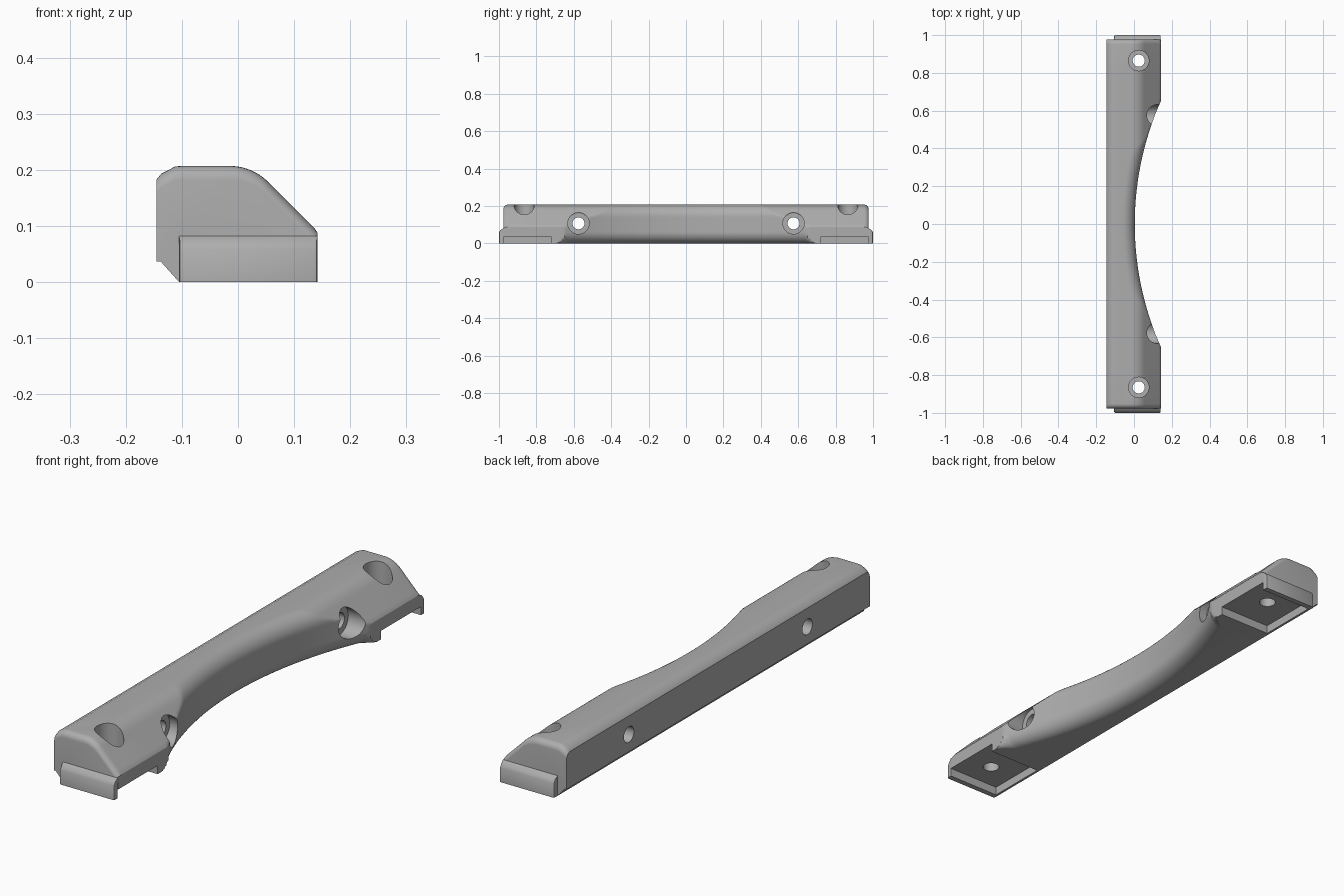
import bpy, bmesh, math
from mathutils import Matrix

cube = bpy.data.objects.get("Cube")
if cube:
    bpy.data.objects.remove(cube, do_unlink=True)

grey = bpy.data.materials.new("plain grey")
grey.use_nodes = True
color = (0.42, 0.42, 0.42, 1)
grey.diffuse_color = color
grey.node_tree.nodes["Principled BSDF"].inputs["Base Color"].default_value = color

HEIGHT, SIDE, BACK, FOOT = 0.207, 0.142, -0.145, -0.105
TOP_R, EDGE_R, LOW_R = 0.097, 0.065, 0.06
BODY_END = 0.977


def make_object(name, bm):
    bmesh.ops.recalc_face_normals(bm, faces=bm.faces)
    mesh = bpy.data.meshes.new(name)
    bm.to_mesh(mesh)
    bm.free()
    obj = bpy.data.objects.new(name, mesh)
    mesh.materials.append(grey)
    bpy.context.collection.objects.link(obj)
    return obj


def combine(target, tool, operation):
    bpy.context.view_layer.objects.active = target
    mod = target.modifiers.new("combine", "BOOLEAN")
    mod.operation, mod.solver, mod.object = operation, "EXACT", tool
    bpy.ops.object.modifier_apply(modifier=mod.name)
    bpy.data.objects.remove(tool, do_unlink=True)


def box(name, lo, hi):
    bm = bmesh.new()
    bmesh.ops.create_cube(bm, size=1)
    for v in bm.verts:
        v.co = [a + (c + 0.5) * (b - a) for a, b, c in zip(lo, hi, v.co)]
    return make_object(name, bm)


def cylinder(name, center, radius, depth, along_x=False):
    bm = bmesh.new()
    turn = Matrix.Rotation(math.pi / 2 if along_x else 0, 4, "Y")
    bmesh.ops.create_cone(bm, cap_ends=True, segments=48, radius1=radius,
                          radius2=radius, depth=depth,
                          matrix=Matrix.Translation(center) @ turn)
    return make_object(name, bm)


# Outer slope of the bar: rounded top, 45 degree face, vertical side
def outer_x(z):
    arc_z = HEIGHT - TOP_R
    if z > arc_z + TOP_R * math.sqrt(0.5):
        return -0.015 + math.sqrt(max(0, TOP_R ** 2 - (z - arc_z) ** 2))
    return min(SIDE, arc_z - 0.015 + TOP_R * math.sqrt(2) - z)


# Long concave sweep that thins the middle, flaring out at its ends
def sweep_x(y):
    a, limit = abs(y), 0.64
    b = min(a, limit)
    return 0.004 + 1.6 - math.sqrt(1.6 ** 2 - b * b) + 1.2 * (a - b)


def inset(overlap, radius):
    o = min(max(overlap, 0), radius)
    return radius - math.sqrt(radius ** 2 - o ** 2)


def section(y, drop):
    top = HEIGHT - drop
    pts = [(FOOT, 0), (-0.138, 0.037), (BACK, 0.037), (BACK, top - 0.024),
           (-0.137, top - 0.014), (-0.112, top - 0.001), (-0.1, top)]
    steps = 40
    for i in range(steps, -1, -1):
        z = top * (1 - math.cos(math.pi * i / steps)) / 2
        cut = sweep_x(y) - inset(z - top + EDGE_R, EDGE_R) - inset(LOW_R - z, LOW_R)
        pts.append((min(outer_x(min(z + drop, HEIGHT)), cut), z))
    return pts


# Main bar, lofted along its length with rounded ends
stations = [(i / 80, 0) for i in range(-60, 61)]
for i in range(7):
    t = i / 6 * math.pi / 2
    y, drop = BODY_END - 0.025 * (1 - math.sin(t)), 0.025 * (1 - math.cos(t))
    stations += [(y, drop), (-y, drop)]
stations.sort(key=lambda s: (s[0], -s[1] if s[0] < 0 else s[1]))
bm = bmesh.new()
rings = [[bm.verts.new((x, y, z)) for x, z in section(y, d)] for y, d in stations]
for a, b in zip(rings, rings[1:]):
    for i in range(len(a)):
        j = (i + 1) % len(a)
        bm.faces.new((a[i], a[j], b[j], b[i]))
bm.faces.new(rings[0])
bm.faces.new(rings[-1])
bar = make_object("handle_bar", bm)

for s in (-1, 1):
    # End lip with a sloped upper edge
    bm = bmesh.new()
    profile = [(0.94, 0), (1, 0), (1, 0.058), (0.993, 0.07), (0.977, 0.082), (0.94, 0.082)]
    face = bm.faces.new([bm.verts.new((FOOT, s * y, z)) for y, z in profile])
    out = bmesh.ops.extrude_face_region(bm, geom=[face])
    for v in out["geom"]:
        if isinstance(v, bmesh.types.BMVert):
            v.co.x = SIDE - 0.0005
    bmesh.ops.recalc_face_normals(bm, faces=bm.faces)
    rim = [e for e in bm.edges if abs(e.verts[0].co.x - e.verts[1].co.x) < 0.001
           and min(abs(v.co.y) for v in e.verts) > 0.99]
    bmesh.ops.bevel(bm, geom=rim, offset=0.006, segments=2, affect="EDGES", profile=0.5)
    combine(bar, make_object("end_lip", bm), "UNION")

    # Underside pocket, open to the sloped side
    near, far = sorted((s * 0.72, s * 0.977))
    combine(bar, box("pocket", (-0.095, near, -0.1), (0.3, far, 0.035)), "DIFFERENCE")

    # Upright screw hole and its wide recess
    y = s * 0.865
    combine(bar, cylinder("upright_recess", (0.025, y, 0.26), 0.054, 0.3), "DIFFERENCE")
    combine(bar, cylinder("upright_hole", (0.025, y, 0.1), 0.032, 0.6), "DIFFERENCE")

    # Cross screw hole and its wide recess
    y = s * 0.575
    combine(bar, cylinder("cross_recess", (0.205, y, 0.107), 0.057, 0.3, True), "DIFFERENCE")
    combine(bar, cylinder("cross_hole", (0, y, 0.107), 0.032, 0.6, True), "DIFFERENCE")

bpy.ops.object.select_all(action="DESELECT")
bar.select_set(True)
bpy.context.view_layer.objects.active = bar
bpy.ops.object.shade_smooth_by_angle(angle=math.radians(30))
